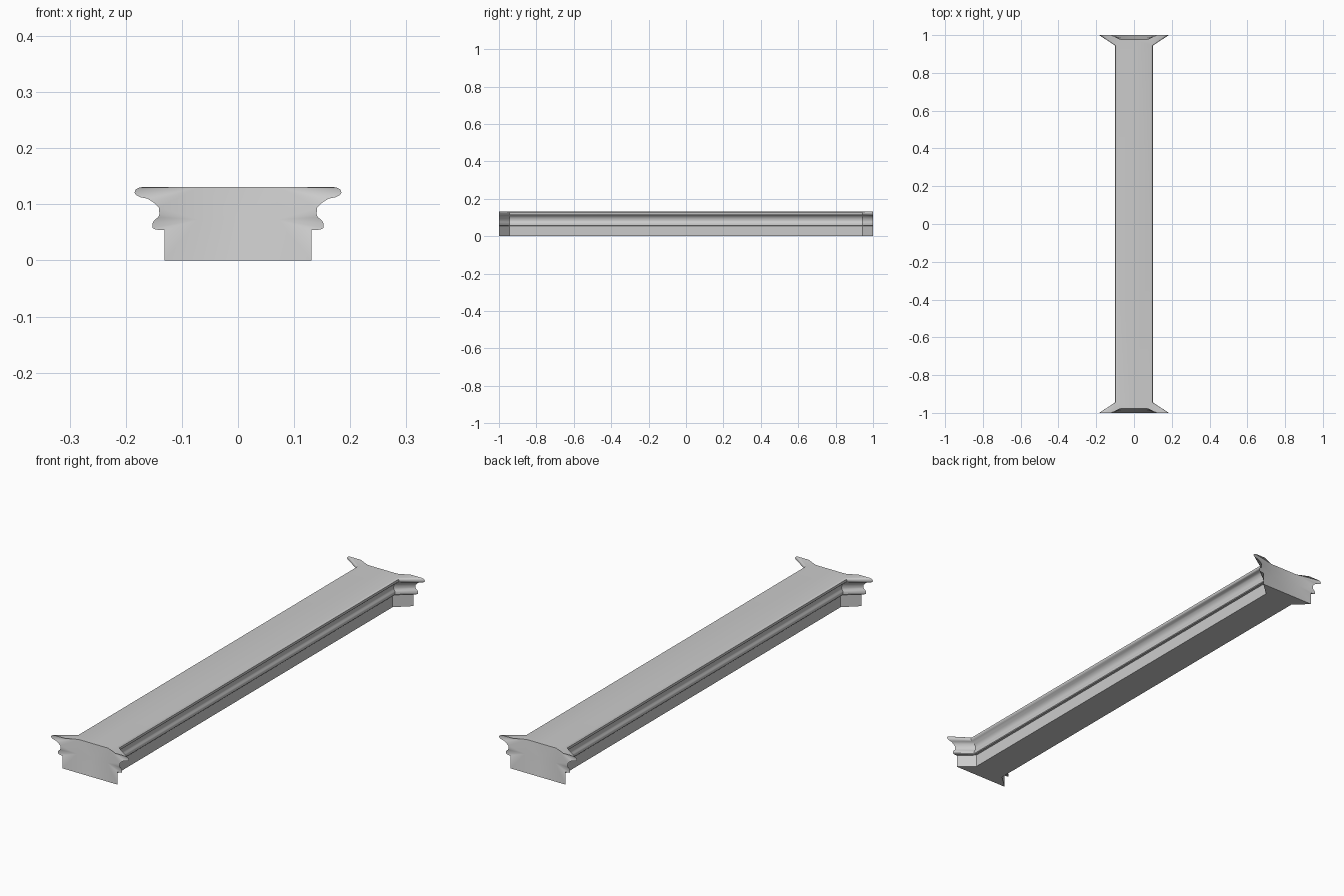
import bpy, bmesh, math

if "Cube" in bpy.data.objects:
    bpy.data.objects.remove(bpy.data.objects["Cube"])

# End profile of the moulding: (half width, height), bottom to top
PROFILE = [(0.131, 0), (0.131, 0.054), (0.147, 0.055), (0.152, 0.058),
           (0.152, 0.067), (0.149, 0.072), (0.142, 0.077), (0.140, 0.083),
           (0.141, 0.094), (0.150, 0.103), (0.161, 0.110), (0.175, 0.113),
           (0.182, 0.117), (0.1845, 0.121), (0.182, 0.127), (0.176, 0.130),
           (0.168, 0.131)]
MITRE_Y = -0.945
TOP = PROFILE[-1][1]


def narrow(x):
    """Half width of the straight run for a given end half width."""
    return 0.07 + (x - 0.131) * 0.56


bm = bmesh.new()


def face(points, sx, sy):
    bm.faces.new([bm.verts.new((x * sx, y * sy, z)) for x, y, z in points])


end = [(x, -1, z) for x, z in PROFILE]
corner = [(narrow(x), MITRE_Y, z) for x, z in PROFILE]
mid = [(narrow(x), 0, z) for x, z in PROFILE]
low = (0.07, -0.986, 0.073)      # recessed corners in the end cap
high = (0.07, -0.977, TOP)
lip = (0.12, -1, TOP)

# Four mirrored quarters, welded together
for sx in (1, -1):
    for sy in (1, -1):
        # moulded side and its flared end
        for a, b in ((end, corner), (corner, mid)):
            for i in range(len(PROFILE) - 1):
                face([a[i], b[i], b[i + 1], a[i + 1]], sx, sy)
        # top and underside
        face([(0, 0, TOP), mid[-1], corner[-1], end[-1], lip, high,
              (0, high[1], TOP)], sx, sy)
        face([(0, 0, 0), mid[0], corner[0], end[0], (0, -1, 0)], sx, sy)
        # hollowed end cap
        rim = end + [lip]
        switched = False
        for p, q in zip(rim, rim[1:]):
            if p[2] > 0.09 and not switched:
                face([p, high, low], sx, sy)
                switched = True
            face([p, q, high if switched else low], sx, sy)
        face([(0, -1, 0), end[0], low, (0, low[1], low[2])], sx, sy)
        face([(0, low[1], low[2]), low, high, (0, high[1], TOP)], sx, sy)

bmesh.ops.remove_doubles(bm, verts=bm.verts, dist=0.0001)
bmesh.ops.recalc_face_normals(bm, faces=bm.faces)
mesh = bpy.data.meshes.new("moulded_rail")
bm.to_mesh(mesh)
bm.free()

rail = bpy.data.objects.new("moulded_rail", mesh)
bpy.context.collection.objects.link(rail)
mat = bpy.data.materials.new("light grey stone")
mat.diffuse_color = (0.6, 0.6, 0.6, 1)
mat.use_nodes = True
mat.node_tree.nodes["Principled BSDF"].inputs["Base Color"].default_value = mat.diffuse_color
mesh.materials.append(mat)

bpy.context.view_layer.objects.active = rail
rail.select_set(True)
bpy.ops.object.shade_smooth_by_angle(angle=math.radians(35))
